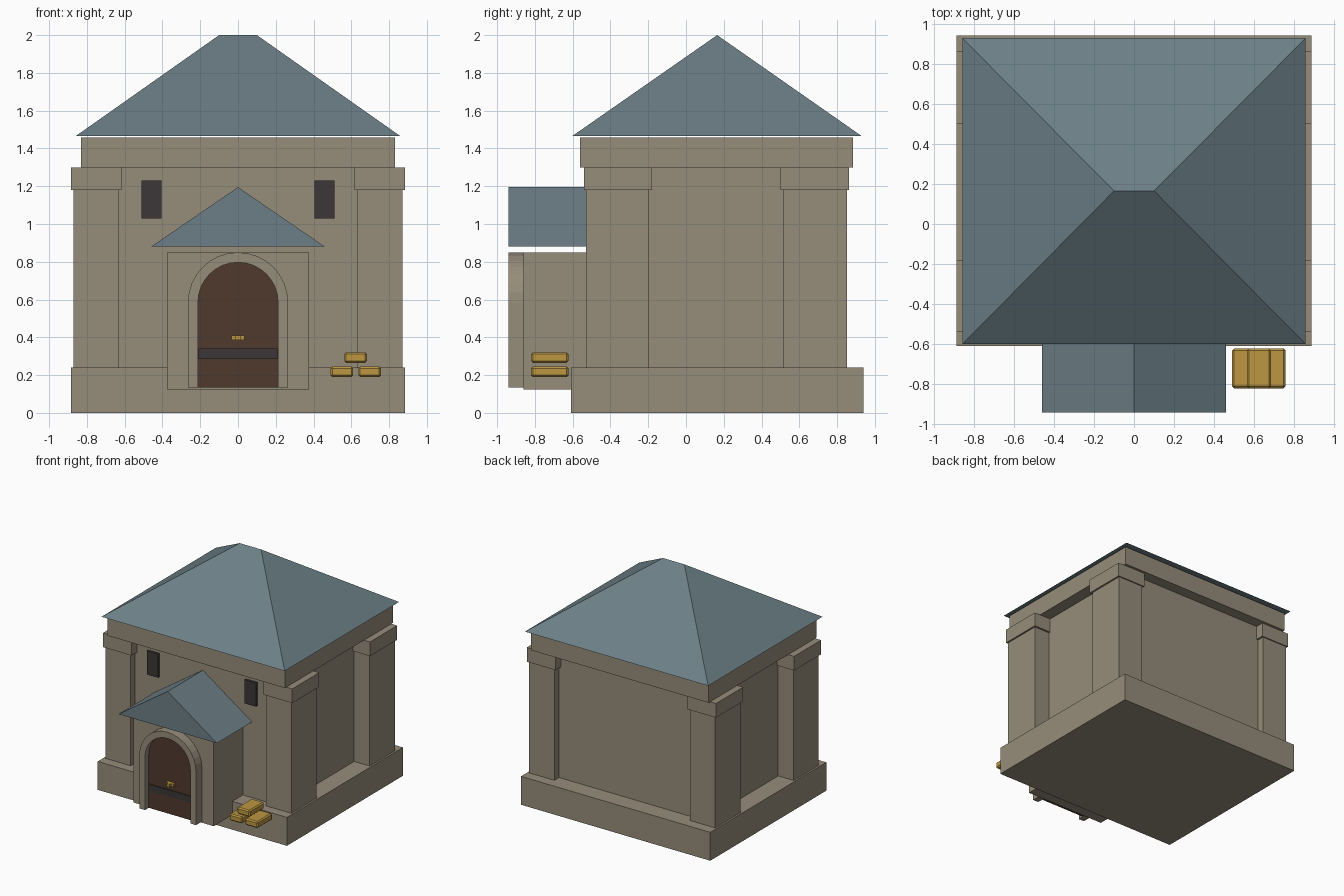
import bpy, math

old = bpy.data.objects.get("Cube")
if old:
    bpy.data.objects.remove(old, do_unlink=True)


def material(name, rgb):
    m = bpy.data.materials.new(name)
    m.use_nodes = True
    m.diffuse_color = (*rgb, 1)
    m.node_tree.nodes["Principled BSDF"].inputs["Base Color"].default_value = (*rgb, 1)
    return m


STONE = material("stone", (0.305, 0.262, 0.195))
SLATE = material("slate blue roof", (0.150, 0.212, 0.240))
WOOD = material("dark brown wood", (0.080, 0.040, 0.026))
IRON = material("dark iron", (0.045, 0.037, 0.039))
GOLD = material("gold", (0.510, 0.310, 0.053))


def make(name, verts, faces, mat):
    mesh = bpy.data.meshes.new(name)
    mesh.from_pydata(verts, [], faces)
    mesh.materials.append(mat)
    obj = bpy.data.objects.new(name, mesh)
    bpy.context.collection.objects.link(obj)
    return obj


def box(name, x, y, z, mat, bevel=0):
    verts = [(a, b, c) for c in z for a, b in
             ((x[0], y[0]), (x[1], y[0]), (x[1], y[1]), (x[0], y[1]))]
    faces = [(3, 2, 1, 0), (4, 5, 6, 7)]
    faces += [(i, (i + 1) % 4, (i + 1) % 4 + 4, i + 4) for i in range(4)]
    obj = make(name, verts, faces, mat)
    if bevel:
        mod = obj.modifiers.new("bevel", 'BEVEL')
        mod.width, mod.segments = bevel, 1
    return obj


def prism(name, outline, y, mat):
    """Extrude an x-z outline (anticlockwise from the front) along y."""
    n = len(outline)
    verts = [(a, d, c) for d in y for a, c in outline]
    faces = [tuple(range(n)), tuple(range(2 * n - 1, n - 1, -1))]
    faces += [((i + 1) % n, i, i + n, (i + 1) % n + n) for i in range(n)]
    return make(name, verts, faces, mat)


def arch(radius, bottom=0.135, spring=0.585, steps=16):
    """Round-headed outline running from the right foot to the left foot."""
    turn = [math.pi * i / steps for i in range(steps + 1)]
    return ([(radius, bottom)]
            + [(radius * math.cos(t), spring + radius * math.sin(t)) for t in turn]
            + [(-radius, bottom)])


# Main stone body
box("base", (-0.885, 0.885), (-0.61, 0.94), (0, 0.24), STONE)
box("walls", (-0.725, 0.725), (-0.47, 0.79), (0.24, 1.30), STONE)
box("frieze", (-0.83, 0.83), (-0.56, 0.885), (1.30, 1.458), STONE)

# Corner pillars with caps, and the front windows
for side, s in (("left", 1), ("right", -1)):
    for end, shaft, cap in (("front", (-0.53, -0.197), (-0.54, -0.18)),
                            ("back", (0.517, 0.853), (0.50, 0.863))):
        box(f"{end}_{side}_pillar", sorted((s * 0.633, s * 0.87)), shaft, (0.24, 1.18), STONE)
        box(f"{end}_{side}_pillar_cap", sorted((s * 0.617, s * 0.885)), cap, (1.18, 1.30), STONE)
    box(f"{side}_window", sorted((s * 0.405, s * 0.51)), (-0.49, -0.465), (1.03, 1.23), IRON)

# Hipped main roof with a short ridge
make("main_roof",
     [(-0.857, -0.6, 1.467), (0.857, -0.6, 1.467), (0.857, 0.928, 1.467), (-0.857, 0.928, 1.467),
      (-0.1, 0.165, 2), (0.1, 0.165, 2)],
     [(3, 2, 1, 0), (0, 1, 5, 4), (1, 2, 5), (2, 3, 4, 5), (3, 0, 4)], SLATE)

# Porch with a gabled roof
box("porch", (-0.375, 0.375), (-0.86, -0.465), (0.125, 0.85), STONE)
prism("porch_roof", [(-0.46, 0.88), (0.46, 0.88), (0, 1.195)], (-0.94, -0.465), SLATE)

# Arched door surround: quads between an outer and an inner outline
outer, inner = arch(0.265), arch(0.212)
n = len(outer)
verts = [(x, y, z) for y in (-0.94, -0.86) for ring in (outer, inner) for x, z in ring]
faces = []
for i in range(n - 1):
    j = i + 1
    faces += [(i, j, j + n, i + n),
              (i + 2 * n, i + 3 * n, j + 3 * n, j + 2 * n),
              (i, i + 2 * n, j + 2 * n, j),
              (i + n, j + n, j + 3 * n, i + 3 * n)]
faces += [(0, n, 3 * n, 2 * n), (n - 1, 3 * n - 1, 4 * n - 1, 2 * n - 1)]
make("door_arch", verts, faces, STONE)

# Door, iron band and gold latch
prism("door", arch(0.212), (-0.89, -0.86), WOOD)
box("door_band", (-0.21, 0.21), (-0.898, -0.885), (0.285, 0.34), IRON)
box("latch_plate", (-0.035, 0.035), (-0.915, -0.885), (0.385, 0.41), GOLD)
box("latch_knob", (-0.012, 0.012), (-0.935, -0.91), (0.385, 0.41), GOLD)

# Stack of gold bars
for name, x, z in (("gold_bar_lower_right", 0.49, 0.19),
                   ("gold_bar_lower_left", 0.637, 0.19),
                   ("gold_bar_top", 0.563, 0.265)):
    box(name, (x, x + 0.12), (-0.82, -0.622), (z, z + 0.056), GOLD, 0.01)
